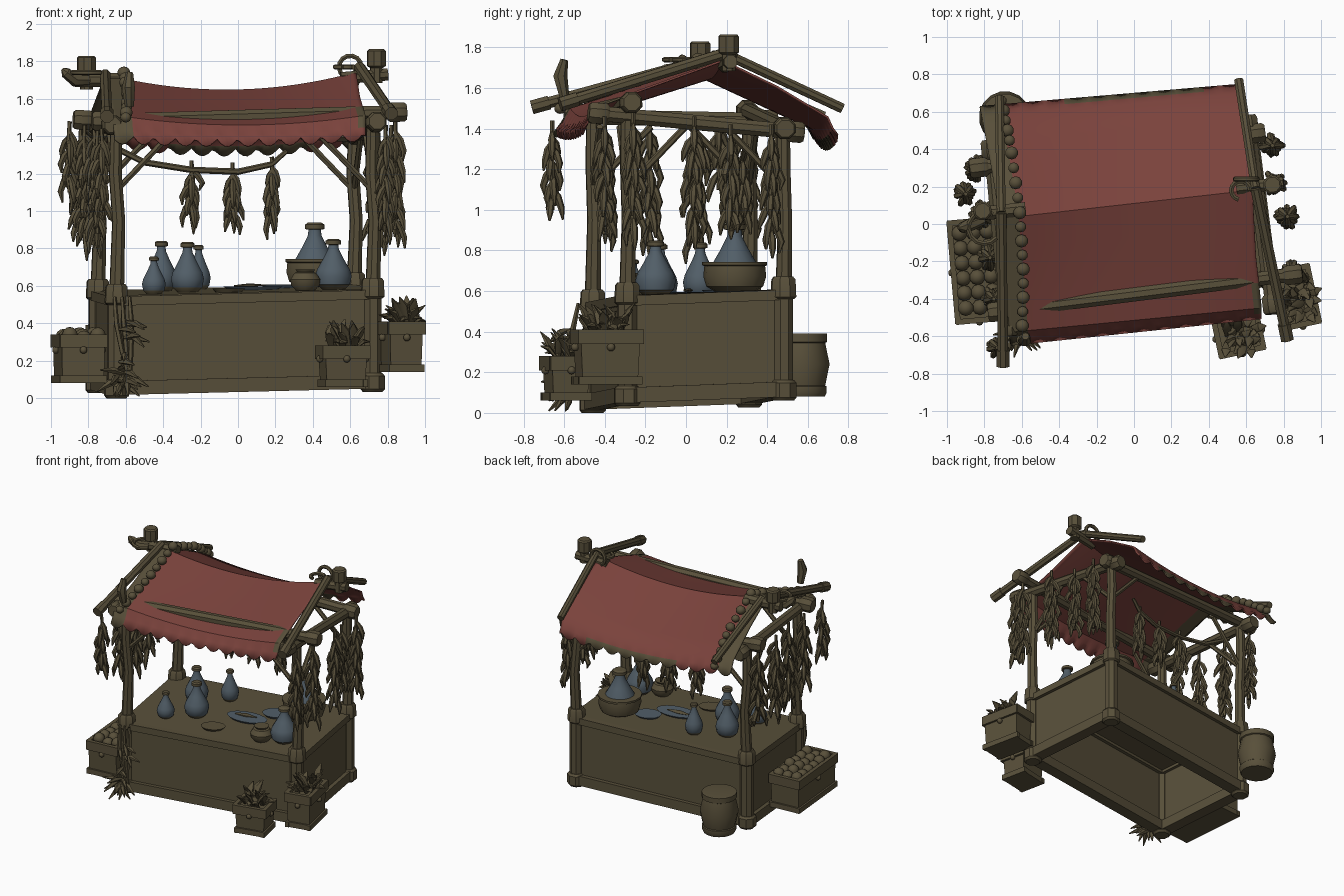
import bpy, bmesh, math, random
from mathutils import Vector as V, Matrix

if "Cube" in bpy.data.objects:
    bpy.data.objects.remove(bpy.data.objects["Cube"])
random.seed(4)
R = random.uniform

def material(name, c):
    m = bpy.data.materials.new(name)
    m.diffuse_color = (*c, 1)
    m.use_nodes = True
    m.node_tree.nodes["Principled BSDF"].inputs["Base Color"].default_value = m.diffuse_color
    return m
WOOD = material("olive_wood", (0.098, 0.079, 0.042))
RED = material("red_cloth", (0.195, 0.055, 0.045))
BLUE = material("blue_glaze", (0.083, 0.112, 0.137))

def tube(bm, pts, radii, n=8, ref=None, flat=1.0):
    """Sweep a ring of n points along pts, with a radius at each."""
    pts = [V(p) for p in pts]
    if not isinstance(radii, (list, tuple)):
        radii = [radii] * len(pts)
    d = pts[-1] - pts[0]
    if ref is None:
        ref = V((0, 0, 1)) if abs(d.z) < 0.7 * d.length else V((0.12, -0.99, 0))
    rings = []
    for i, p in enumerate(pts):
        t = (pts[min(i + 1, len(pts) - 1)] - pts[max(i - 1, 0)]).normalized()
        a = t.cross(V(ref)).normalized()
        b = a.cross(t)
        rings.append([bm.verts.new(p + radii[i] * (a * math.cos(k) + b * flat * math.sin(k)))
                      for k in [2 * math.pi * (j + 0.5) / n for j in range(n)]])
    for r, s in zip(rings, rings[1:]):
        for j in range(n):
            bm.faces.new((r[j], r[(j + 1) % n], s[(j + 1) % n], s[j]))
    bm.faces.new(rings[0][::-1])
    bm.faces.new(rings[-1])

def box(bm, c, size, rot=0, taper=1.0):
    """Box whose bottom is scaled by taper."""
    r = bmesh.ops.create_cube(bm, size=1)
    for v in r["verts"]:
        k = taper if v.co.z < 0 else 1
        v.co = V((v.co.x * size[0] * k, v.co.y * size[1] * k, v.co.z * size[2]))
    bmesh.ops.transform(bm, verts=r["verts"],
                        matrix=Matrix.Translation(c) @ Matrix.Rotation(math.radians(rot), 4, 'Z'))

def bar(bm, a, b, w, h):
    """Upright rectangular bar from a to b."""
    a, b = V(a), V(b)
    s = (b - a).cross(V((0, 0, 1))).normalized() * w / 2
    u = V((0, 0, h / 2))
    q = [[bm.verts.new(p + s * i + u * j) for i, j in ((-1, -1), (1, -1), (1, 1), (-1, 1))] for p in (a, b)]
    for j in range(4):
        bm.faces.new((q[0][j], q[0][(j + 1) % 4], q[1][(j + 1) % 4], q[1][j]))
    bm.faces.new(q[0][::-1])
    bm.faces.new(q[1])

def ball(bm, c, r, sz=1.0):
    bmesh.ops.create_uvsphere(bm, u_segments=10, v_segments=7, radius=r,
                              matrix=Matrix.Translation(c) @ Matrix.Diagonal((1, 1, sz, 1)))

def finish(bm, name, mats=(WOOD,), rule=None):
    bmesh.ops.recalc_face_normals(bm, faces=bm.faces)
    if rule:
        for f in bm.faces:
            f.material_index = rule(f.calc_center_median())
    me = bpy.data.meshes.new(name)
    bm.to_mesh(me)
    bm.free()
    ob = bpy.data.objects.new(name, me)
    bpy.context.collection.objects.link(ob)
    for m in mats:
        me.materials.append(m)
    return ob

# the stall stands turned about 7 degrees and slightly tilted
FL, FR, BR, BL = (-.65, -.46), (.72, -.29), (.62, .48), (-.75, .31)
CORNERS = [FL, FR, BR, BL]
TURN = 7.1
def at(p, z):
    return V((p[0], p[1], z + .02 * p[0] + .04 * p[1]))

# counter: open underneath, with panels, rails and top
bm = bmesh.new()
for i in range(4):
    a, b = CORNERS[i], CORNERS[(i + 1) % 4]
    for z, w, h in ((.31, .03, .5), (.085, .09, .075), (.55, .08, .05)):
        bar(bm, at(a, z), at(b, z), w, h)
top = [[bm.verts.new(at(p, z)) for p in CORNERS] for z in (.545, .578)]
bm.faces.new(top[0][::-1])
bm.faces.new(top[1])
finish(bm, "counter")

# corner posts with collars and feet
TOPS = {FL: 1.47, FR: 1.50, BR: 1.38, BL: 1.45}
for p, n in zip(CORNERS, ("front_left", "front_right", "back_right", "back_left")):
    bm = bmesh.new()
    tube(bm, [at(p, .05), at(p, .57)], .05)
    q = V((p[0], p[1], 0))
    tube(bm, [at(p, .55), q + V((.012, .008, .95)), q + V((-.006, 0, 1.2)), q + V((0, 0, TOPS[p]))], [.042, .036, .036, .034])
    tube(bm, [at(p, .03), at(p, .045), at(p, .115), at(p, .13)], [.055, .068, .068, .055])
    tube(bm, [at(p, .53), at(p, .54), at(p, .625), at(p, .64)], [.055, .066, .062, .05])
    finish(bm, n + "_post")

# eave beams with chunky ends, and knee braces
bm = bmesh.new()
for a, b in (((-.78, -.475, 1.48), (.90, -.265, 1.53)), ((-.88, .295, 1.49), (.70, .49, 1.40)),
             ((-.67, -.60, 1.46), (-.77, .45, 1.44)), ((.745, -.48, 1.48), (.605, .58, 1.38))):
    tube(bm, [a, b], .04)
    for e, o in ((V(a), V(b)), (V(b), V(a))):
        d = (o - e).normalized()
        tube(bm, [e, e + d * .015, e + d * .085, e + d * .1], [.045, .056, .056, .045])
finish(bm, "eave_beams")
bm = bmesh.new()
for i in range(4):
    for a, b in ((CORNERS[i], CORNERS[(i + 1) % 4]), (CORNERS[(i + 1) % 4], CORNERS[i])):
        d = (V(b) - V(a)).normalized() * .29
        tube(bm, [(a[0], a[1], 1.11), (a[0] + d.x, a[1] + d.y, 1.41)], .017, 6)
finish(bm, "knee_braces")

# gable rafters, ridge knobs and stubs
bm = bmesh.new()
for ridge, front, back in (((-.71, .06, 1.73), (-.70, -.76, 1.505), (-.72, .68, 1.46)),
                           ((.65, .19, 1.77), (.82, -.62, 1.52), (.56, .77, 1.50))):
    tube(bm, [front, ridge], .03)
    tube(bm, [ridge, back], .026)
    f, d = V(front), (V(ridge) - V(front)).normalized()
    tube(bm, [f, f + d * .09], .037)
tube(bm, [(-.87, .05, 1.70), (-.58, .08, 1.70)], .04)
tube(bm, [(.80, .22, 1.73), (.55, .19, 1.71)], .035)
for x, y, z in ((-.81, .07, 1.83), (.74, .21, 1.865)):
    tube(bm, [(x, y, z - .18), (x, y, z - .1), (x, y, z - .09), (x, y, z - .01), (x, y, z)], [.035, .035, .052, .052, .042])
finish(bm, "gable_rafters")

# sagging cloth roof with scalloped hems
ROWS = [((-.72, .64, 1.36), (.57, .75, 1.35), .05), ((-.71, .58, 1.46), (.58, .70, 1.46), .06),
        ((-.66, .30, 1.60), (.60, .45, 1.61), .08), ((-.62, .04, 1.71), (.62, .18, 1.74), .075),
        ((-.59, -.3, 1.59), (.64, -.18, 1.61), .06), ((-.57, -.57, 1.50), (.67, -.45, 1.51), .045),
        ((-.56, -.64, 1.37), (.67, -.51, 1.385), .02)]
bm = bmesh.new()
COLS = 66
grid = []
for k in range(2 * len(ROWS) - 1):
    r0, r1 = ROWS[k // 2], ROWS[min(k // 2 + k % 2, len(ROWS) - 1)]
    row = []
    for j in range(COLS + 1):
        u = -.08 + 1.09 * j / COLS
        p = sum((V(a).lerp(V(b), u) - V((0, 0, s * max(0, 4 * u * (1 - u)))) for a, b, s in (r0, r1)), V()) / 2
        if k in (0, 2 * len(ROWS) - 2):
            p.z += .045 * (1 - abs(math.sin(11 * math.pi * u))) - .01
        row.append(bm.verts.new(p))
    grid.append(row)
for k in range(len(grid) - 1):
    for j in range(COLS):
        f = bm.faces.new((grid[k][j], grid[k + 1][j], grid[k + 1][j + 1], grid[k][j + 1]))
        f.material_index = 1 if j < 5 or (k == 0 and 20 < j < 56) or (j > 63 and 8 < k < 11) else 0
me = bpy.data.meshes.new("cloth_roof")
bm.to_mesh(me)
bm.free()
roof = bpy.data.objects.new("cloth_roof", me)
bpy.context.collection.objects.link(roof)
me.materials.append(RED)
me.materials.append(WOOD)
roof.modifiers.new("thickness", 'SOLIDIFY').thickness = .01

# bead garland along the left roof edge
bm = bmesh.new()
line = [(-.71, .66, 1.42), (-.66, .42, 1.59), (-.61, .06, 1.74), (-.59, -.28, 1.62), (-.60, -.62, 1.50)]
for i in range(19):
    t = i / 18 * 3.999
    ball(bm, V(line[int(t)]).lerp(V(line[int(t) + 1]), t % 1), .03 + .006 * (i % 2), .9)
finish(bm, "bead_garland")

# curled twigs at the ridge
bm = bmesh.new()
def curl(c, r, n, a0, a1, ref, ax, ay):
    tube(bm, [V(c) + r * (V(ax) * math.cos(a) + V(ay) * math.sin(a))
              for a in [a0 + (a1 - a0) * i / n for i in range(n + 1)]], .014, 6, ref)
curl((.60, .24, 1.77), .06, 10, -.5, 4.2, (0, 1, 0), (1, 0, 0), (0, 0, 1))
curl((.57, .18, 1.77), .05, 10, 0, 4.5, (0, 0, 1), (1, 0, 0), (0, 1, 0))
curl((-.80, -.02, 1.74), .085, 10, 1, 5.6, (0, 0, 1), (1, 0, 0), (0, 1, 0))
tube(bm, [(-.80, .03, 1.70), (-.87, .0, 1.70), (-.92, -.02, 1.74), (-.94, -.02, 1.76)], [.03, .036, .03, .008], 7)
tube(bm, [(-.58, -.6, 1.56), (-.585, -.62, 1.66), (-.58, -.6, 1.74)], [.025, .036, .02], 7)
finish(bm, "curled_twigs")

# hanging bundles of dried peppers
def bundle(name, x, y, z, length, n, spread):
    bm = bmesh.new()
    tube(bm, [(x, y, z + .04), (x + R(-.02, .02), y, z - length * .5), (x, y, z - length + .08)], .012, 5)
    for i in range(n):
        a, t = i * 2.4, i / n
        o = V((math.cos(a), math.sin(a), 0)) * spread * R(.5, 1)
        p = V((x, y, z - .01 - t * (length - .13)))
        l = R(.11, .17)
        tube(bm, [p, p + o * .6 + V((0, 0, -l * .3)), p + o + V((0, 0, -l * .65)), p + o * R(.7, 1.3) + V((0, 0, -l))],
             [.008, .019, .017, .005], 6)
    finish(bm, name)
for i, b in enumerate([(-.84, .30, 1.42, .62, 22, .07), (-.82, .05, 1.42, .66, 24, .07), (-.77, -.18, 1.42, .66, 22, .06),
                       (-.75, -.40, 1.40, .6, 20, .06), (-.90, .16, 1.44, .42, 12, .06), (-.73, -.66, 1.40, .48, 14, .05),
                       (.84, -.26, 1.44, .62, 22, .06), (.82, .04, 1.42, .60, 22, .06), (.74, .42, 1.38, .62, 22, .06),
                       (.75, .22, 1.38, .55, 18, .06), (.79, -.40, 1.42, .58, 20, .05),
                       (-.25, .22, 1.23, .35, 12, .06), (-.03, .25, 1.22, .36, 14, .06), (.18, .28, 1.25, .38, 13, .05)]):
    bundle("pepper_bundle_%d" % (i + 1), *b)
bm = bmesh.new()
tube(bm, [(-.70, .24, 1.36), (-.5, .21, 1.26), (-.25, .22, 1.22), (0, .25, 1.21), (.18, .28, 1.25), (.26, .3, 1.32)],
     [.015, .017, .017, .017, .016, .012], 6)
finish(bm, "hanging_branch")

# vine with leaf tuft at the front left corner
bm = bmesh.new()
for o in (0, .04, .08):
    tube(bm, [(-.66 + o, -.53, .54), (-.65 + o, -.56, .4), (-.62 + o * .6, -.56, .25), (-.58, -.56, .1)], [.01, .015, .014, .012], 5)
for i in range(24):
    z = R(.08, .42) if i < 10 else R(.07, .13)
    p = V((-.62 + R(-.02, .03), -.57, z))
    d = V((R(-.5, 1), R(-1, .1), R(-.7, .1))).normalized() * R(.07, .16)
    q = p + d
    q.z = max(q.z, .01)
    tube(bm, [p, p.lerp(q, .5) + V((0, 0, .01)), q], [.008, .018, .004], 5)
finish(bm, "corner_vine")

# crates with rims, studs and produce
def crate(name, c, size, rot, taper):
    bm = bmesh.new()
    w, d, h = size
    box(bm, (c[0], c[1], c[2] + h * .45), (w, d, h * .9), rot, taper)
    m = Matrix.Rotation(math.radians(rot), 3, 'Z')
    for sx, sy, bw, bd in ((0, 1, w + .02, .03), (0, -1, w + .02, .03), (1, 0, .03, d + .02), (-1, 0, .03, d + .02)):
        o = m @ V((sx * w / 2, sy * d / 2, 0))
        box(bm, (c[0] + o.x, c[1] + o.y, c[2] + h - .035), (bw, bd, .07), rot)
        box(bm, (c[0] + o.x * taper, c[1] + o.y * taper, c[2] + .02), (bw * taper, bd, .04), rot)
    for s in (0, -1), (1, 0), (-1, 0):
        o = m @ V((s[0] * (w / 2 + .01), s[1] * (d / 2 + .01), 0))
        ball(bm, (c[0] + o.x, c[1] + o.y, c[2] + h * .68), .02)
    finish(bm, name)
crate("left_crate", (-.85, -.25, .08), (.23, .53, .26), 5, .97)
crate("front_crate", (.56, -.59, .06), (.23, .19, .22), 12, .9)
crate("right_crate", (.87, -.39, .14), (.18, .30, .27), 12, .92)
bm = bmesh.new()
for i in range(3):
    for j in range(6):
        ball(bm, (-.92 + i * .075 - (j - 3) * .007, -.45 + j * .08 + i * .006, .325 + R(-.01, .015)), .043)
finish(bm, "round_fruit")
def leaves(name, c, sx, sy, n, h):
    bm = bmesh.new()
    for i in range(n):
        p = V((c[0] + R(-.6, .6) * sx, c[1] + R(-.6, .6) * sy, c[2]))
        a = R(0, 6.28)
        q = p + V((math.cos(a) * .085, math.sin(a) * .085, R(.1, 1) * h))
        tube(bm, [p, p.lerp(q, .55) + V((0, 0, .02)), q], [.012, .028, .004], 6, (0, 0, 1), .5)
    finish(bm, name)
leaves("front_crate_leaves", (.56, -.60, .265), .11, .08, 30, .16)
leaves("right_crate_leaves", (.88, -.40, .395), .08, .14, 38, .16)

# lathed vessels
def lathe(name, c, prof, n=14, mats=(WOOD,), rule=None):
    bm = bmesh.new()
    tube(bm, [V(c) + V((0, 0, z)) for r, z in prof], [r for r, z in prof], n, (0, 1, 0))
    finish(bm, name, mats, rule)
bm = bmesh.new()
prof = [(.115, 0), (.125, .02), (.125, .05), (.118, .055), (.14, .16), (.118, .265), (.127, .27), (.127, .31), (.112, .312), (.105, .312)]
c = V((-.69, .57, .08))
tube(bm, [c + V((0, 0, z)) for r, z in prof], [r for r, z in prof], 16, (0, 1, 0))
rim = bmesh.ops.inset_individual(bm, faces=[max(bm.faces, key=lambda f: f.calc_center_median().z)], thickness=.008)
bmesh.ops.translate(bm, vec=(0, 0, -.05), verts=list({v for f in bm.faces if len(f.verts) > 4 and f.calc_center_median().z > .2 for v in f.verts}))
finish(bm, "barrel")
for i, (x, y, r, h) in enumerate([(-.41, .07, .085, .27), (-.27, -.13, .09, .27), (-.45, -.26, .065, .20), (-.21, .20, .065, .24),
                                  (.51, -.15, .10, .27), (.41, .24, .125, .345)]):
    z0 = at((x, y), .575)
    lathe("bottle_%d" % (i + 1), z0, [(r * .6, 0), (r * .9, h * .1), (r, h * .27), (r * .9, h * .4), (r * .55, h * .62), (r * .3, h * .8),
          (r * .27, h * .89), (r * .42, h * .9), (r * .42, h * .97), (r * .3, h)], 14, (BLUE, WOOD),
          lambda f, z0=z0, h=h: 1 if f.z - z0.z > h * .885 or f.z - z0.z < h * .06 else 0)
lathe("large_bowl", at((.41, .24), .575), [(.09, 0), (.14, .03), (.155, .08), (.15, .13), (.16, .135), (.16, .15), (.14, .15)])
lathe("small_pot", at((.36, -.22), .575), [(.05, 0), (.078, .03), (.082, .06), (.06, .095), (.045, .1), (.055, .115), (.04, .115)])

# flat dishes on the counter
def dish(name, c, rx, ry, rot, mats, rule=None):
    bm = bmesh.new()
    bmesh.ops.create_cone(bm, cap_ends=True, segments=16, radius1=.8, radius2=1, depth=1,
        matrix=Matrix.Translation(at(c, .585)) @ Matrix.Rotation(rot, 4, 'Z') @ Matrix.Diagonal((rx, ry, .02, 1)))
    finish(bm, name, mats)
dish("long_blue_dish", (.08, .0), .16, .085, .1, (BLUE,))
dish("round_blue_dish", (.22, .16), .1, .08, .3, (BLUE,))
dish("wooden_dish", (-.05, -.24), .09, .07, .4, (WOOD,))
bm = bmesh.new()
tube(bm, [at((-.02, 0), .6), at((.06, .01), .602), at((.15, .02), .6)], [.01, .025, .006], 7, (0, 0, 1), .4)
finish(bm, "dried_fish")

# smooth rounded parts, keep sharp edges
for ob in bpy.data.objects:
    ob.select_set(True)
bpy.context.view_layer.objects.active = roof
bpy.ops.object.shade_smooth_by_angle(angle=math.radians(35))
